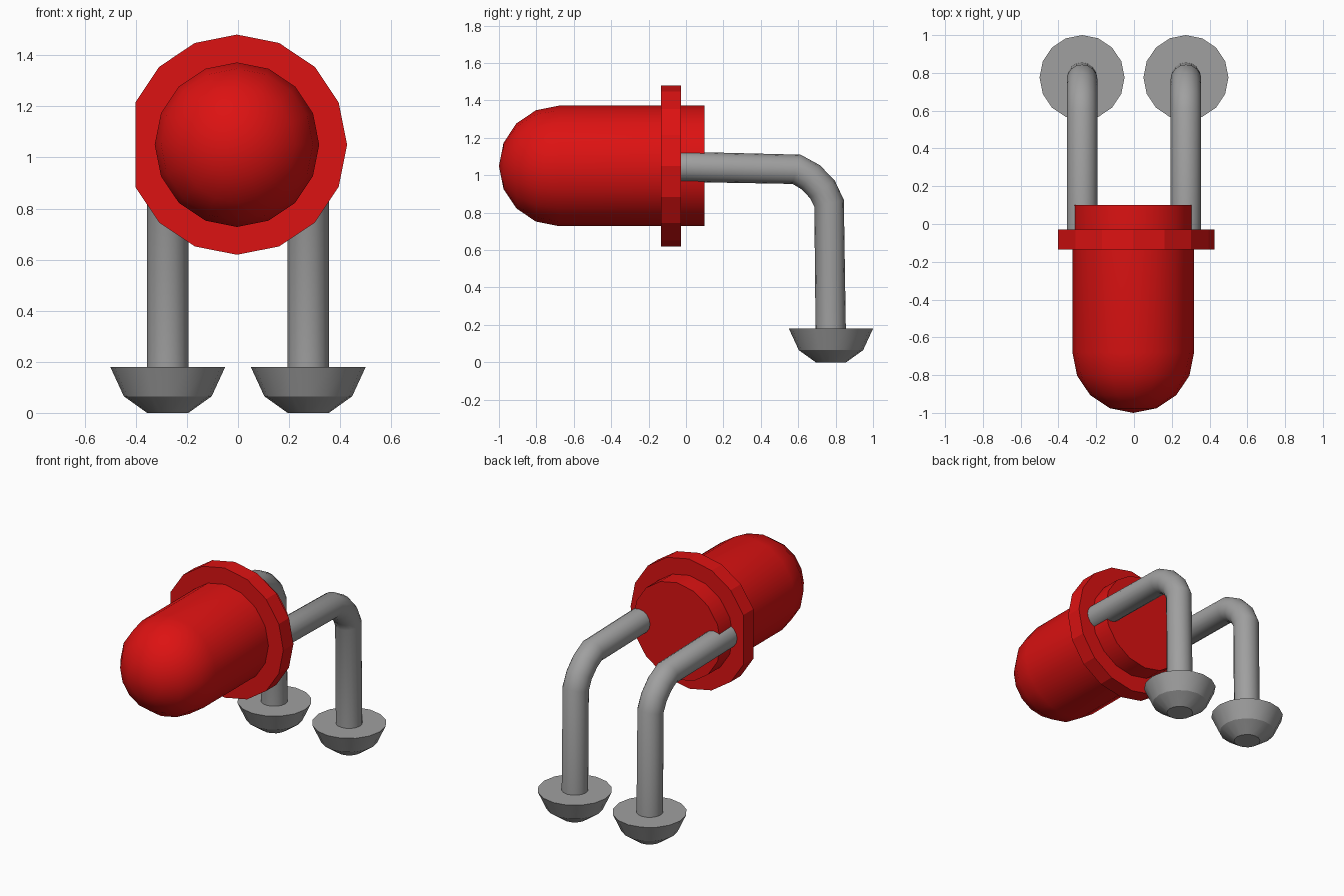
import bpy
import bmesh
import math
from mathutils import Matrix, Vector

old = bpy.data.objects.get("Cube")
if old:
    bpy.data.objects.remove(old, do_unlink=True)

SIDES = 16
AXIS_Z = 1.05      # height of the bulb axis
LEG_X = 0.275      # sideways offset of each leg


def make_material(name, color):
    mat = bpy.data.materials.new(name)
    mat.use_nodes = True
    mat.diffuse_color = color
    mat.node_tree.nodes["Principled BSDF"].inputs["Base Color"].default_value = color
    return mat


RED = make_material("red plastic", (0.72, 0.006, 0.006, 1))
GREY = make_material("grey metal", (0.35, 0.35, 0.35, 1))


def add_object(name, mesh, mat, smooth_angle=None):
    mesh.materials.clear()
    mesh.materials.append(mat)
    obj = bpy.data.objects.new(name, mesh)
    bpy.context.collection.objects.link(obj)
    if smooth_angle:
        bpy.ops.object.select_all(action="DESELECT")
        obj.select_set(True)
        bpy.context.view_layer.objects.active = obj
        bpy.ops.object.shade_smooth_by_angle(angle=math.radians(smooth_angle))
    return obj


def lathe(name, profile, matrix, mat, smooth_angle):
    """Spin (radius, height) points round z, close the ends, then place the part."""
    bm = bmesh.new()
    verts = [bm.verts.new((r, 0, h)) for r, h in profile]
    edges = [bm.edges.new(pair) for pair in zip(verts, verts[1:])]
    bmesh.ops.spin(bm, geom=verts + edges, cent=(0, 0, 0), axis=(0, 0, 1),
                   angle=math.tau, steps=SIDES, use_merge=True)
    bmesh.ops.remove_doubles(bm, verts=bm.verts, dist=1e-4)
    bmesh.ops.holes_fill(bm, edges=[e for e in bm.edges if e.is_boundary], sides=0)
    bmesh.ops.recalc_face_normals(bm, faces=bm.faces)
    bm.transform(matrix)
    mesh = bpy.data.meshes.new(name)
    bm.to_mesh(mesh)
    bm.free()
    return add_object(name, mesh, mat, smooth_angle)


# Bulb: cylinder with a rounded nose pointing forward
profile = [(0.322, -0.10), (0.322, 0.68)]
for i in range(1, 5):
    a = math.radians(22.5 * i)
    profile.append((0.322 * math.cos(a) if i < 4 else 0, 0.68 + 0.32 * math.sin(a)))
forward = Matrix.Translation((-0.004, 0, AXIS_Z)) @ Matrix.Rotation(math.pi / 2, 4, "X")
lathe("bulb", profile, forward, RED, 30)

# Flange: disc with one flattened side on -x (one corner left out)
bm = bmesh.new()
ring = []
for i in range(SIDES):
    if i != SIDES // 2:
        a = math.tau * i / SIDES
        ring.append(bm.verts.new((0.431 * math.cos(a) - 0.004, -0.134,
                                  AXIS_Z + 0.431 * math.sin(a))))
face = bm.faces.new(ring)
extruded = bmesh.ops.extrude_face_region(bm, geom=[face], use_keep_orig=True)
bmesh.ops.translate(bm, vec=(0, 0.106, 0),
                    verts=[v for v in extruded["geom"] if isinstance(v, bmesh.types.BMVert)])
bmesh.ops.recalc_face_normals(bm, faces=bm.faces)
mesh = bpy.data.meshes.new("flange")
bm.to_mesh(mesh)
bm.free()
add_object("flange", mesh, RED)

# Bent wire legs and their feet
leg_path = [(-0.06, 1.046), (0.591, 1.032), (0.666, 0.990), (0.729, 0.925),
            (0.765, 0.850), (0.774, 0.15)]
foot_profile = [(0.081, 0), (0.172, 0.065), (0.225, 0.18)]

for side, x in (("left", LEG_X), ("right", -LEG_X)):
    curve = bpy.data.curves.new(side + "_leg_path", "CURVE")
    curve.dimensions = "3D"
    curve.bevel_depth = 0.081
    curve.bevel_resolution = 6
    curve.use_fill_caps = True
    spline = curve.splines.new("POLY")
    spline.points.add(len(leg_path) - 1)
    for point, (y, z) in zip(spline.points, leg_path):
        point.co = (x, y, z, 1)
    helper = bpy.data.objects.new(side + "_leg_path", curve)
    bpy.context.collection.objects.link(helper)
    graph = bpy.context.evaluated_depsgraph_get()
    mesh = bpy.data.meshes.new_from_object(helper.evaluated_get(graph))
    bpy.data.objects.remove(helper, do_unlink=True)
    add_object(side + "_leg", mesh, GREY, 40)

    lathe(side + "_foot", foot_profile, Matrix.Translation(Vector((x, 0.775, 0))), GREY, 25)
